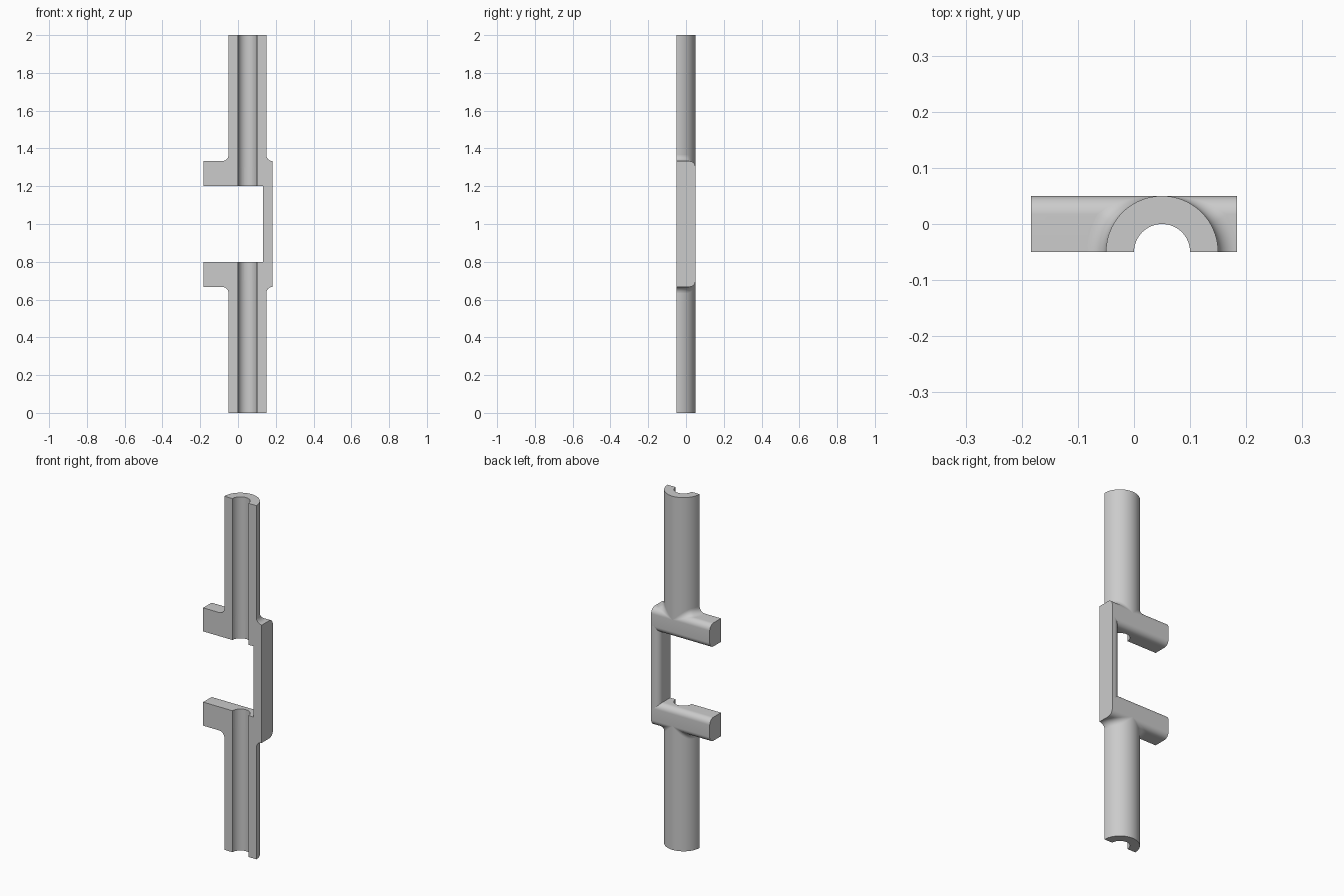
import bpy
import bmesh
from math import pi, sin, cos, sqrt
from mathutils import Vector

cube = bpy.data.objects.get("Cube")
if cube:
    bpy.data.objects.remove(cube, do_unlink=True)

# Main sizes; every part is built above the middle plane and mirrored below it
AX, AY = 0.05, -0.05          # tube axis
R_OUT, R_IN = 0.1, 0.05       # tube radii
FRONT, BACK = -0.05, 0.05
SIDE = 0.1833                 # half width of the bracket
POST = 0.1333                 # inner side of the post
LOW, TOP = 0.2, 0.3333        # arm underside and top, from the middle
F = 0.0333                    # edge rounding and fillet radius

grey = bpy.data.materials.new("plain grey")
grey.use_nodes = True
colour = (0.6, 0.6, 0.6, 1)
grey.diffuse_color = colour
grey.node_tree.nodes["Principled BSDF"].inputs["Base Color"].default_value = colour


def arc(cx, cy, r, a0, a1, n):
    return [(cx + r * cos(a0 + (a1 - a0) * i / n),
             cy + r * sin(a0 + (a1 - a0) * i / n)) for i in range(n + 1)]


def loft(name, rings):
    """Skin a list of equal closed rings and cap both ends."""
    bm = bmesh.new()
    rows = [[bm.verts.new(p) for p in ring] for ring in rings]
    n = len(rows[0])
    for a, b in zip(rows, rows[1:]):
        for i in range(n):
            j = (i + 1) % n
            bm.faces.new((a[i], a[j], b[j], b[i]))
    bm.faces.new(rows[0])
    bm.faces.new(rows[-1])
    bmesh.ops.remove_doubles(bm, verts=bm.verts, dist=1e-6)
    bmesh.ops.recalc_face_normals(bm, faces=bm.faces)
    mesh = bpy.data.meshes.new(name)
    bm.to_mesh(mesh)
    bm.free()
    mesh.materials.append(grey)
    ob = bpy.data.objects.new(name, mesh)
    ob.location.z = 1
    bpy.context.collection.objects.link(ob)
    return ob


def finish(ob):
    """Smooth the curved faces and mirror the part below the middle."""
    bpy.ops.object.select_all(action='DESELECT')
    ob.select_set(True)
    bpy.context.view_layer.objects.active = ob
    bpy.ops.object.shade_smooth_by_angle(angle=pi / 6)
    m = ob.modifiers.new("mirror", 'MIRROR')
    m.use_axis = (False, False, True)


# Half tubes
ring = arc(AX, AY, R_OUT, 0, pi, 48) + arc(AX, AY, R_IN, pi, 0, 32)
finish(loft("half_tubes", [[(x, y, z) for x, y in ring] for z in (TOP - F, 1)]))

# Arms with both back edges rounded, cut by the bore
section = ([(FRONT, LOW)] + arc(BACK - F, LOW + F, F, -pi / 2, 0, 10)
           + arc(BACK - F, TOP - F, F, 0, pi / 2, 10) + [(FRONT, TOP)])
arms = loft("bracket_arms", [[(x, y, z) for y, z in section] for x in (-SIDE, SIDE)])
circle = arc(AX, AY, R_IN, 0, 2 * pi, 64)[:-1]
bore = loft("bore_cutter", [[(x, y, z) for x, y in circle] for z in (0, 0.5)])
bore.hide_render = True
bore.hide_set(True)
cut = arms.modifiers.new("bore", 'BOOLEAN')
cut.object = bore
cut.operation = 'DIFFERENCE'
cut.solver = 'EXACT'
finish(arms)

# Post joining the arms, rounded on its inner back edge
section = [(POST, FRONT), (SIDE, FRONT), (SIDE, BACK)] + arc(POST + F, BACK - F, F, pi / 2, pi, 10)
finish(loft("bracket_post", [[(x, y, z) for x, y in section] for z in (0, LOW + F)]))

# Fillets where the tubes meet the arms, swept as a rolling ball
for name, start, end in (("fillet_left", 0, pi / 2), ("fillet_right", pi, pi / 2)):
    rings = []
    for i in range(25):
        a = start + (end - start) * min(i / 24, 0.999)
        out = Vector((cos(a), sin(a), 0))
        axis = Vector((AX, AY, 0))
        ball = axis + out * (R_OUT + F)
        over = max(0, ball.y - (BACK - F))
        ball.z = TOP - F + sqrt(max(0, 4 * F * F - over * over))
        to_arm = Vector((0, -over, TOP - F - ball.z)).normalized()
        curve = [ball + (-out).slerp(to_arm, k / 10) * F for k in range(11)]
        inner = axis + out * 0.08 + Vector((0, 0, TOP - 1.5 * F))
        rings.append(curve + [inner])
    finish(loft(name, rings))
